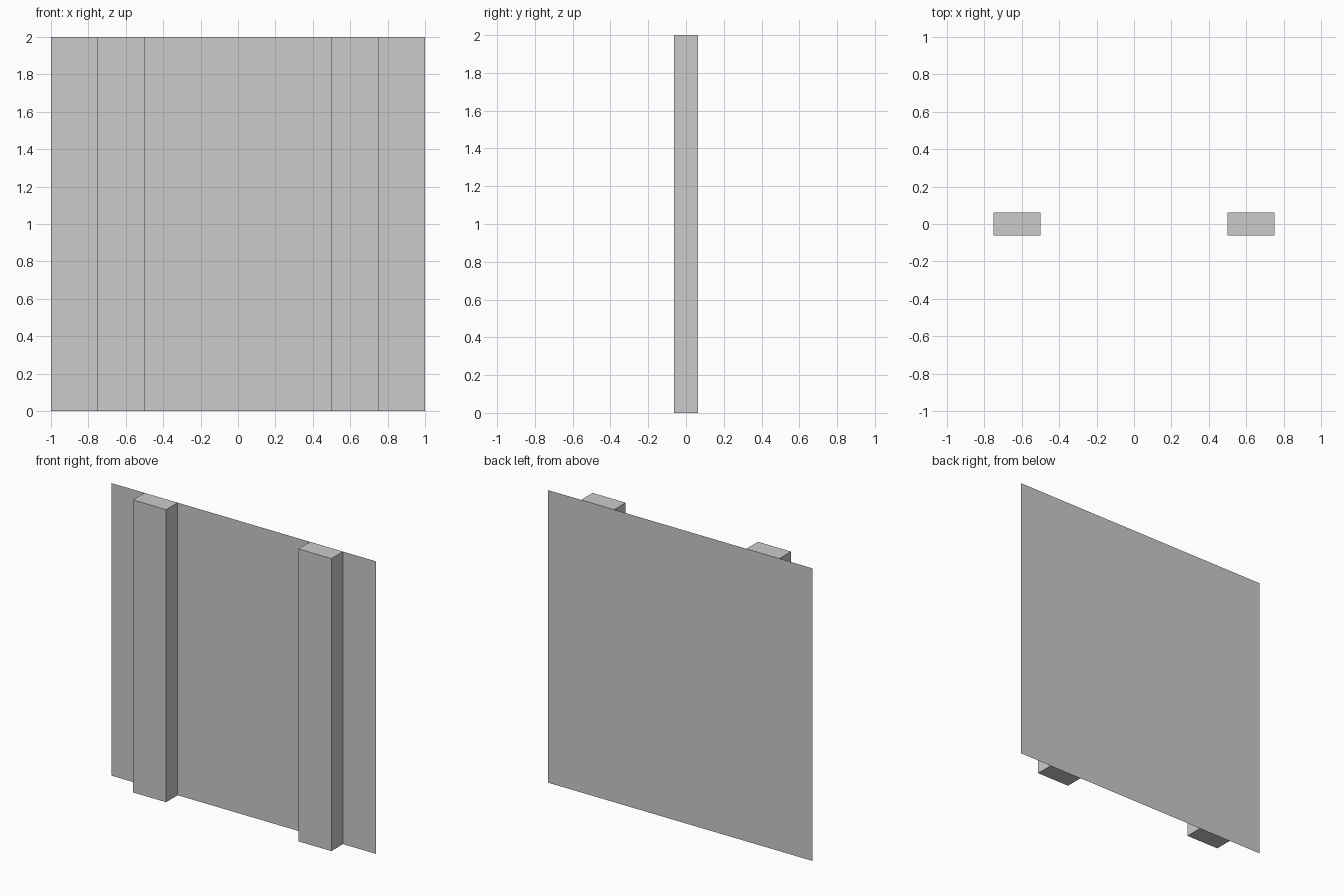
import bpy
import bmesh
from mathutils import Matrix

if "Cube" in bpy.data.objects:
    bpy.data.objects.remove(bpy.data.objects["Cube"])

HEIGHT = 2.0
DEPTH = 0.125      # posts run from y = -0.0625 to the panel at y = +0.0625


def box_object(name, centre, size, drop_back=False):
    """Box from centre and size, optionally open where it meets the panel."""
    bm = bmesh.new()
    matrix = Matrix.Translation(centre) @ Matrix.Diagonal((*size, 1.0))
    bmesh.ops.create_cube(bm, size=1.0, matrix=matrix)
    bm.normal_update()
    if drop_back:
        back = [f for f in bm.faces if f.normal.y > 0.9]
        bmesh.ops.delete(bm, geom=back, context='FACES')
    mesh = bpy.data.meshes.new(name)
    bm.to_mesh(mesh)
    bm.free()
    obj = bpy.data.objects.new(name, mesh)
    bpy.context.collection.objects.link(obj)
    return obj


# Thin flat panel closing the back
panel_mesh = bpy.data.meshes.new("back_panel")
bm = bmesh.new()
corners = [(1, 0), (-1, 0), (-1, HEIGHT), (1, HEIGHT)]
bm.faces.new([bm.verts.new((x, DEPTH / 2, z)) for x, z in corners])
bm.to_mesh(panel_mesh)
bm.free()
panel = bpy.data.objects.new("back_panel", panel_mesh)
bpy.context.collection.objects.link(panel)

# Two upright posts on the front of the panel
for side, label in ((-1, "left"), (1, "right")):
    box_object(f"{label}_post", (side * 0.625, 0, HEIGHT / 2),
               (0.25, DEPTH, HEIGHT), drop_back=True)
